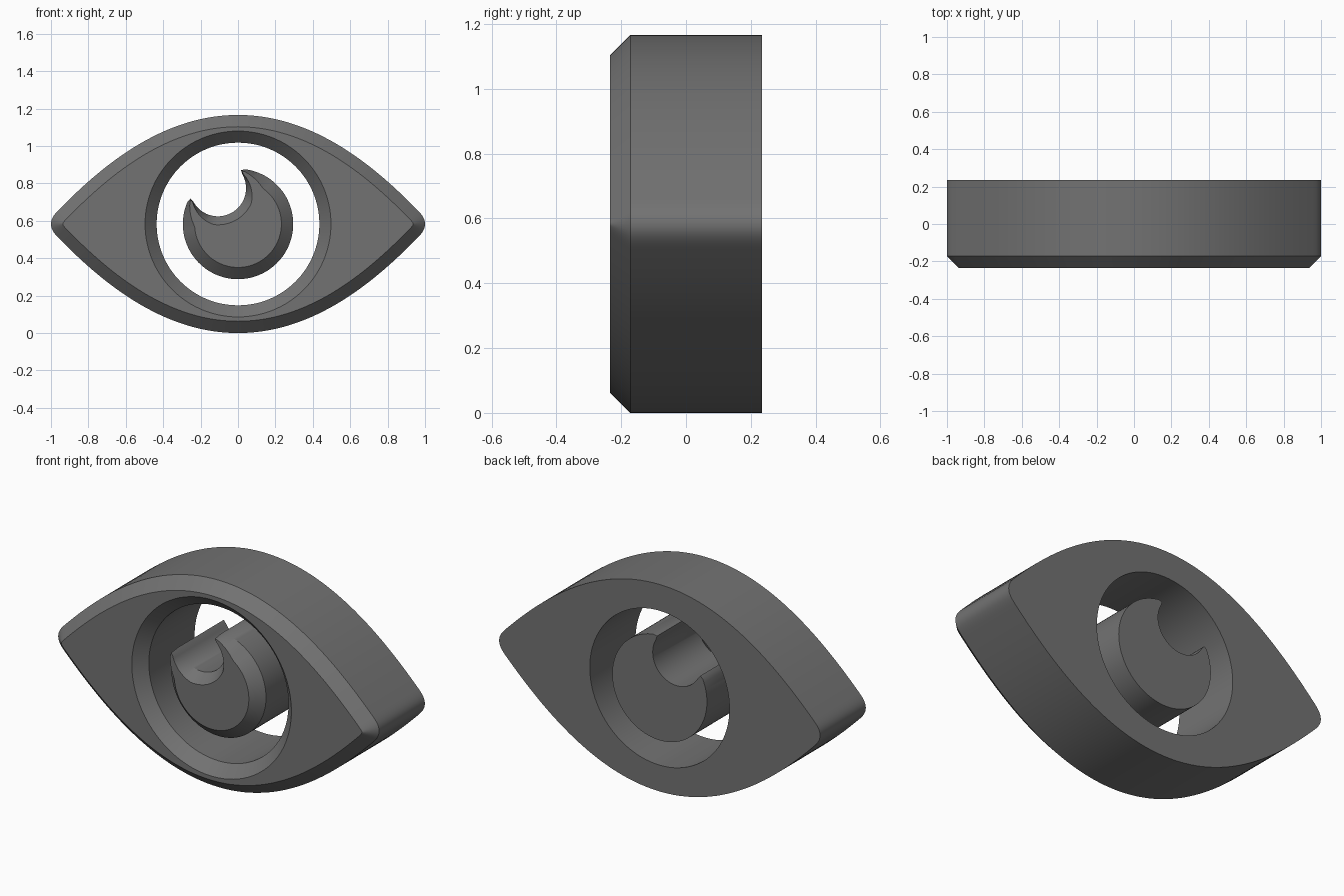
import bpy, bmesh, math

if "Cube" in bpy.data.objects:
    bpy.data.objects.remove(bpy.data.objects["Cube"])

CZ = 0.583            # height of the eye centre
BACK, MID, FRONT = 0.235, -0.172, -0.235
CHAMFER = 0.063

grey = bpy.data.materials.new("dark grey")
grey.diffuse_color = (0.17, 0.17, 0.17, 1)
grey.use_nodes = True
grey.node_tree.nodes["Principled BSDF"].inputs["Base Color"].default_value = grey.diffuse_color


def ring(bm, pts, y):
    return [bm.verts.new((x, y, z + CZ)) for x, z in pts]


def bridge(bm, a, b):
    n = len(a)
    for i in range(n):
        j = (i + 1) % n
        bm.faces.new((a[i], a[j], b[j], b[i]))


def finish(bm, name):
    bmesh.ops.recalc_face_normals(bm, faces=bm.faces[:])
    me = bpy.data.meshes.new(name)
    bm.to_mesh(me)
    bm.free()
    me.materials.append(grey)
    ob = bpy.data.objects.new(name, me)
    bpy.context.collection.objects.link(ob)
    bpy.ops.object.select_all(action='DESELECT')
    ob.select_set(True)
    bpy.context.view_layer.objects.active = ob
    bpy.ops.object.shade_smooth_by_angle(angle=math.radians(30))
    return ob


def bezier(p, n):
    out = []
    for i in range(n):
        t = i / n
        w = ((1 - t) ** 3, 3 * t * (1 - t) ** 2, 3 * t * t * (1 - t), t ** 3)
        out.append(tuple(sum(w[k] * p[k][c] for k in range(4)) for c in (0, 1)))
    return out


def inset(pts, d):
    # offset a counter-clockwise closed outline inwards
    out = []
    for i, (x, z) in enumerate(pts):
        (ax, az), (bx, bz) = pts[i - 1], pts[(i + 1) % len(pts)]
        tx, tz = bx - ax, bz - az
        l = math.hypot(tx, tz)
        out.append((x - tz / l * d, z + tx / l * d))
    return out


# Almond outline: one quarter from top to right corner, then mirrored
quarter = bezier([(0, .583), (.42, .583), (.75, .287), (.955, .079)], 30)
quarter += bezier([(.955, .079), (.982, .052), (1, .03), (1, 0)], 8) + [(1, 0)]
up = quarter[::-1]
outline = up[:-1]
outline += [(-x, z) for x, z in quarter[:-1]]
outline += [(-x, -z) for x, z in up[:-1]]
outline += [(x, -z) for x, z in quarter[:-1]]


def hole(r):
    return [(r * x / math.hypot(x, z), r * z / math.hypot(x, z)) for x, z in outline]


# Eye frame with a round hole, chamfered on the front
bm = bmesh.new()
rings = [ring(bm, outline, BACK), ring(bm, outline, MID),
         ring(bm, inset(outline, CHAMFER), FRONT),
         ring(bm, hole(.497), FRONT), ring(bm, hole(.435), MID),
         ring(bm, hole(.435), BACK)]
for i in range(len(rings)):
    bridge(bm, rings[i - 1], rings[i])
finish(bm, "eye_frame")

# Pupil: disc with a round bite towards the upper left
BX, BZ = -.107, .191
AXIS = math.degrees(math.atan2(BZ, BX))


def polar(r, deg, cx=0, cz=0):
    a = math.radians(deg)
    return (cx + r * math.cos(a), cz + r * math.sin(a))


def ramp(t, width, low):
    # chamfer width fades out towards the two horn tips
    return min(1, low + min(t, 1 - t) / width)


def pupil_outline(c):
    pts = []
    n, m = 80, 40
    tip_r, tip_a = (.284, 33.5) if c else (.288, 32.5)
    for i in range(n + 1):
        t = i / n
        pts.append(polar(.295 - c * ramp(t, .12, .2), AXIS + 36.5 + 287 * t))
    pts.append(polar(tip_r, AXIS - tip_a))
    for i in range(m + 1):
        t = i / m
        pts.append(polar(.15 + .72 * c * ramp(t, .33, .1), AXIS - 90 - 180 * t, BX, BZ))
    pts.append(polar(tip_r, AXIS + tip_a))
    return pts


bm = bmesh.new()
back = ring(bm, pupil_outline(0), BACK)
mid = ring(bm, pupil_outline(0), MID)
front = ring(bm, pupil_outline(CHAMFER), FRONT)
bridge(bm, back, mid)
bridge(bm, mid, front)
bm.faces.new(back)
bm.faces.new(front)
finish(bm, "pupil")
